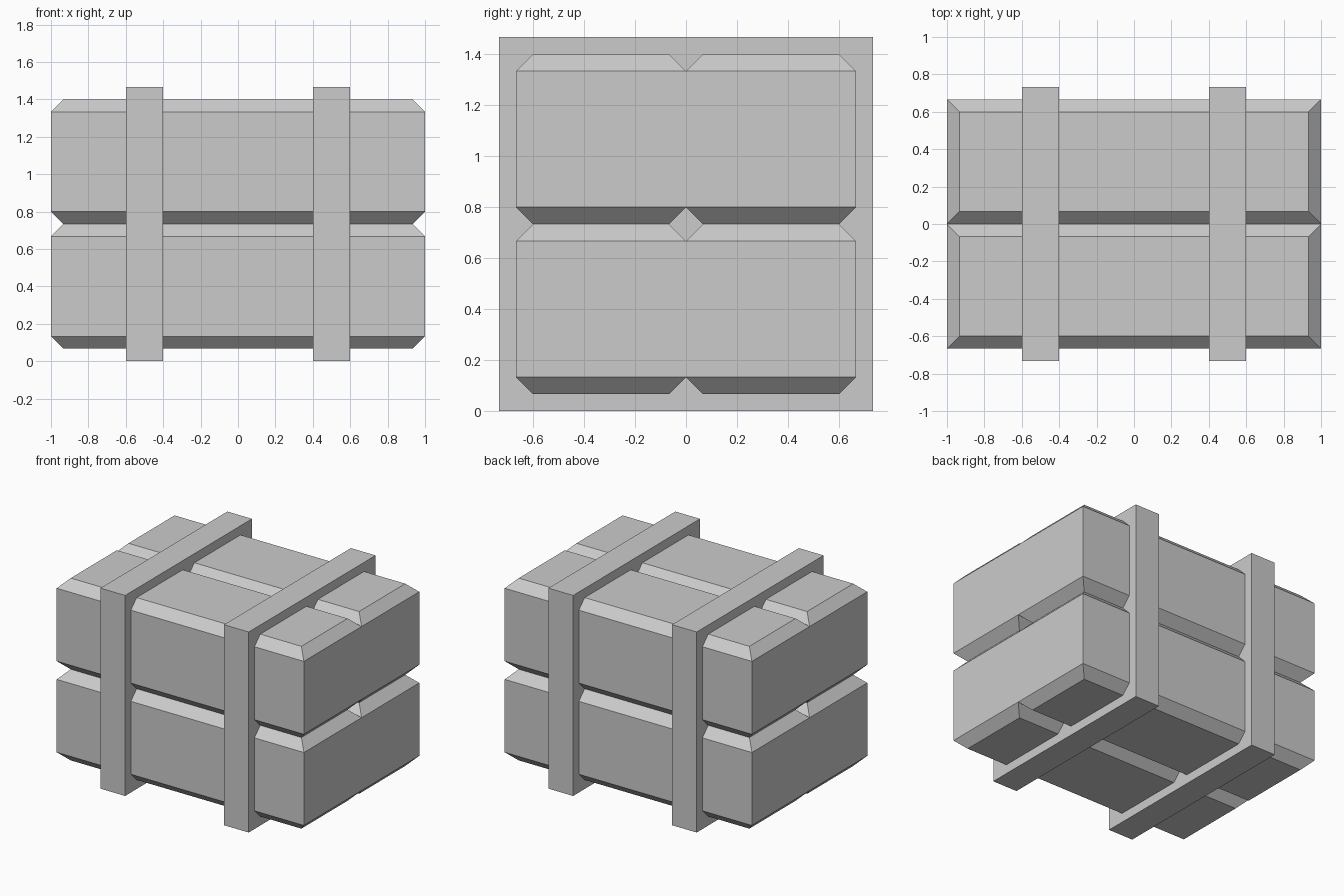
import bpy, bmesh
from mathutils import Vector, Matrix

if "Cube" in bpy.data.objects:
    bpy.data.objects.remove(bpy.data.objects["Cube"])

U = 1 / 15          # chamfer size and strap overhang


def box_bmesh(size, centre):
    bm = bmesh.new()
    m = Matrix.Translation(centre) @ Matrix.Diagonal((*size, 1))
    bmesh.ops.create_cube(bm, size=1, matrix=m)
    bm.normal_update()
    return bm


def finish(bm, name):
    mesh = bpy.data.meshes.new(name)
    bm.to_mesh(mesh)
    bm.free()
    ob = bpy.data.objects.new(name, mesh)
    bpy.context.collection.objects.link(ob)
    return ob


# Two stacked layers: half a layer with chamfered top and bottom, mirrored over y
for name, z in (("lower_bales", 6 * U), ("upper_bales", 16 * U)):
    bm = box_bmesh((2, 10 * U, 8 * U), Vector((0, 5 * U, z)))
    caps = [f for f in bm.faces if abs(f.normal.z) > 0.9]
    bmesh.ops.inset_individual(bm, faces=caps, thickness=U, depth=U,
                               use_even_offset=True)
    # open the inner side so the two halves join into one grooved block
    inner = [f for f in bm.faces if all(abs(v.co.y) < 1e-4 for v in f.verts)]
    bmesh.ops.delete(bm, geom=inner, context='FACES_ONLY')
    ob = finish(bm, name)
    mirror = ob.modifiers.new("mirror", 'MIRROR')
    mirror.use_axis = (False, True, False)

# Two straps running around the stack
for name, x in (("left_strap", -0.5), ("right_strap", 0.5)):
    finish(box_bmesh((3 * U, 22 * U, 22 * U), Vector((x, 0, 11 * U))), name)
